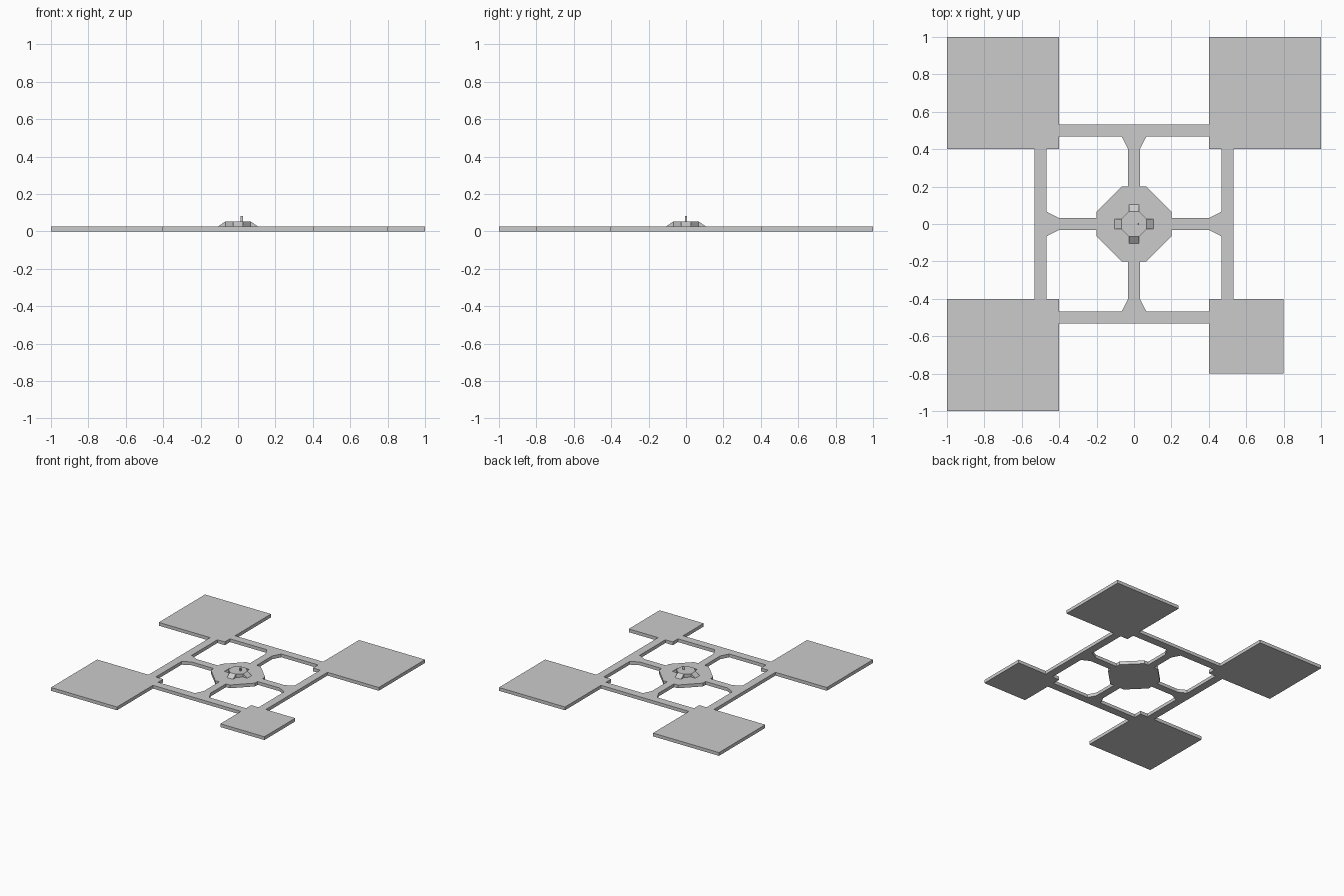
import bpy, bmesh, math
from mathutils import Matrix

if "Cube" in bpy.data.objects:
    bpy.data.objects.remove(bpy.data.objects["Cube"])

H = 0.027      # slab thickness
TOP = 0.054    # dais height


def prism(name, pts, z0, z1, turn=0):
    """Extrude a plan outline from z0 to z1, turned in quarter turns about z."""
    bm = bmesh.new()
    face = bm.faces.new([bm.verts.new((x, y, z0)) for x, y in pts])
    ext = bmesh.ops.extrude_face_region(bm, geom=[face])
    for v in ext["geom"]:
        if isinstance(v, bmesh.types.BMVert):
            v.co.z = z1
    return finish(name, bm, turn)


def finish(name, bm, turn=0):
    bm.transform(Matrix.Rotation(turn * math.pi / 2, 4, 'Z'))
    bmesh.ops.recalc_face_normals(bm, faces=bm.faces[:])
    mesh = bpy.data.meshes.new(name)
    bm.to_mesh(mesh)
    bm.free()
    obj = bpy.data.objects.new(name, mesh)
    bpy.context.collection.objects.link(obj)
    return obj


def rect(x0, y0, x1, y1):
    return [(x0, y0), (x1, y0), (x1, y1), (x0, y1)]


def octagon(r, s):
    return [(s, r), (-s, r), (-r, s), (-r, -s), (-s, -r), (s, -r), (r, -s), (r, s)]


# Corner pads, the front right one smaller
for name, sx, sy, outer in (("back_right_pad", 1, 1, 1.0), ("back_left_pad", -1, 1, 1.0),
                            ("front_left_pad", -1, -1, 1.0), ("front_right_pad", 1, -1, 0.8)):
    prism(name, rect(sx * 0.4, sy * 0.4, sx * outer, sy * outer), 0, H)

# Perimeter walks, flared spokes and dais ramps, one per side
for i, side in enumerate(("back", "left", "front", "right")):
    prism(side + "_walk", rect(-0.4, 0.467, 0.4, 0.533), 0, H, i)
    prism(side + "_spoke", [(-0.031, 0.2), (0.031, 0.2), (0.031, 0.4), (0.066, 0.467),
                            (-0.066, 0.467), (-0.031, 0.4)], 0, H, i)
    bm = bmesh.new()
    ends = [[bm.verts.new((x, y, z)) for y, z in ((0.067, H), (0.105, H), (0.067, TOP))]
            for x in (-0.028, 0.028)]
    for tri in ends:
        bm.faces.new(tri)
    for k in range(3):
        j = (k + 1) % 3
        bm.faces.new((ends[0][k], ends[0][j], ends[1][j], ends[1][k]))
    finish(side + "_ramp", bm, i)

# Central plaza, raised dais and thin upright marker
prism("central_plaza", octagon(0.2, 0.066), 0, H)
prism("dais", octagon(0.067, 0.028), H, TOP)
prism("marker", [(0.014, 0), (0.027, -0.005), (0.027, 0.005)], TOP, 0.081)
